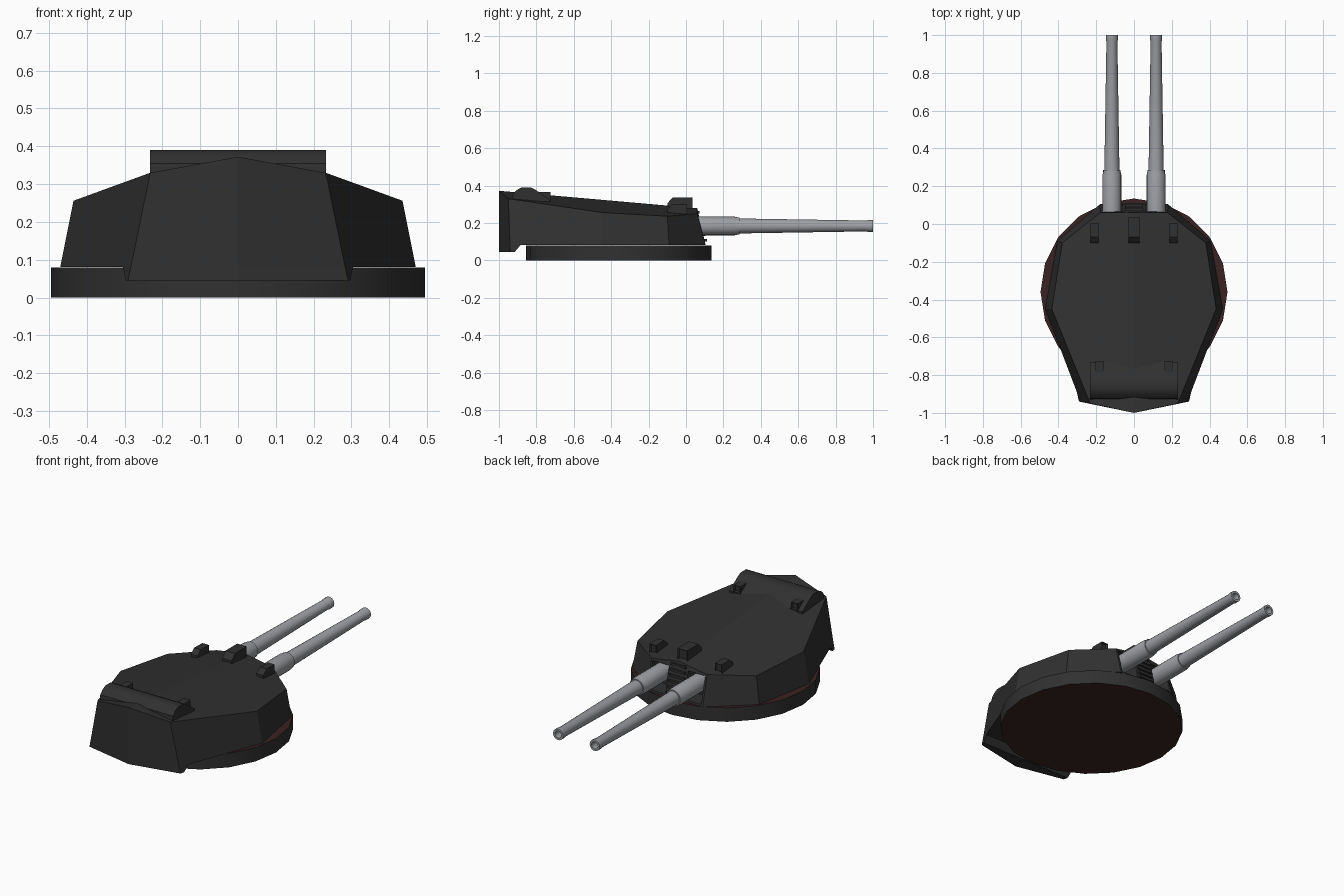
import bpy, bmesh, math
from mathutils import Matrix

cube = bpy.data.objects.get("Cube")
if cube:
    bpy.data.objects.remove(cube, do_unlink=True)


def material(name, rgb):
    m = bpy.data.materials.new(name)
    m.use_nodes = True
    m.diffuse_color = (*rgb, 1)
    bsdf = next(n for n in m.node_tree.nodes if n.type == 'BSDF_PRINCIPLED')
    bsdf.inputs["Base Color"].default_value = (*rgb, 1)
    return m


ARMOUR = material("dark grey armour", (0.03, 0.03, 0.03))
STEEL = material("light grey steel", (0.34, 0.35, 0.37))
RED = material("dark red deck", (0.042, 0.016, 0.017))


def finish(name, bm, mats, smooth=False):
    bmesh.ops.recalc_face_normals(bm, faces=bm.faces)
    mesh = bpy.data.meshes.new(name)
    bm.to_mesh(mesh)
    bm.free()
    for m in mats:
        mesh.materials.append(m)
    ob = bpy.data.objects.new(name, mesh)
    bpy.context.collection.objects.link(ob)
    if smooth:
        bpy.ops.object.select_all(action='DESELECT')
        bpy.context.view_layer.objects.active = ob
        ob.select_set(True)
        bpy.ops.object.shade_smooth_by_angle(angle=math.radians(35))
    return ob


def loft(bm, lower, upper):
    """Join two matching rings into a closed solid; returns the upper verts."""
    a = [bm.verts.new(p) for p in lower]
    b = [bm.verts.new(p) for p in upper]
    n = len(a)
    for i in range(n):
        j = (i + 1) % n
        bm.faces.new((a[i], a[j], b[j], b[i]))
    bm.faces.new(a[::-1])
    return b


def prism(bm, profile, x0, x1):
    """Extrude a side profile of (y, z) points from x0 to x1."""
    bm.faces.new(loft(bm, [(x0, y, z) for y, z in profile],
                      [(x1, y, z) for y, z in profile]))


def mirrored(half):
    """Rear centre point, right half, front centre point, left half."""
    return half + [(-x, y, z) for x, y, z in half[-2:0:-1]]


# Turning ring: grey wall with red top and bottom
bm = bmesh.new()
bmesh.ops.create_cone(bm, cap_ends=True, segments=20, radius1=0.495,
                      radius2=0.495, depth=0.08,
                      matrix=Matrix.Translation((0, -0.36, 0.04)))
bm.normal_update()
for f in bm.faces:
    f.material_index = 1 if abs(f.normal.z) > 0.5 else 0
finish("base_ring", bm, [ARMOUR, RED], smooth=True)

# Gun house: sloping walls under a ridged roof
floor = mirrored([(0, -1, 0.081), (0.283, -0.941, 0.081), (0.47, -0.45, 0.081),
                  (0.405, -0.09, 0.081), (0.18, 0.105, 0.081), (0, 0.105, 0.081)])
roof = mirrored([(0, -1, 0.372), (0.232, -0.95, 0.33), (0.435, -0.45, 0.256),
                 (0.38, -0.1, 0.236), (0.178, 0.06, 0.25), (0, 0.06, 0.279)])
bm = bmesh.new()
top = loft(bm, floor, roof)
half = len(top) // 2
for i in range(1, half):
    t = i / half
top_left = top[half:] + top[:1]
bm.faces.new(top[:half + 1])
bm.faces.new(top_left)
house = finish("gun_house", bm, [ARMOUR])

# Gun ports cut into the front
bm = bmesh.new()
for s in (-1, 1):
    bmesh.ops.create_cube(bm, size=1, matrix=Matrix.Translation((s * 0.114, 0.1, 0.166))
                          @ Matrix.Diagonal((0.108, 0.2, 0.15, 1)))
cutter = finish("gun_port_cutter", bm, [ARMOUR])
cutter.hide_render = True
mod = house.modifiers.new("ports", 'BOOLEAN')
mod.operation = 'DIFFERENCE'
mod.solver = 'EXACT'
mod.object = cutter
bpy.context.view_layer.objects.active = house
house.select_set(True)
bpy.ops.object.modifier_apply(modifier=mod.name)
bpy.data.objects.remove(cutter, do_unlink=True)

# Rear lip hanging below the gun house
bm = bmesh.new()
bm.faces.new(loft(
    bm,
    [(0, -1, 0.045), (0.291, -0.94, 0.045), (0.297, -0.915, 0.045),
     (-0.297, -0.915, 0.045), (-0.291, -0.94, 0.045)],
    [(0, -1, 0.082), (0.283, -0.941, 0.082), (0.304, -0.885, 0.082),
     (-0.304, -0.885, 0.082), (-0.283, -0.941, 0.082)]))
finish("rear_lip", bm, [ARMOUR])

# Rangefinder across the rear roof, with a sight box at each end
bm = bmesh.new()
prism(bm, [(-0.93, 0.31), (-0.925, 0.355), (-0.905, 0.376), (-0.88, 0.39),
           (-0.83, 0.39), (-0.805, 0.378), (-0.73, 0.325), (-0.73, 0.29)],
      -0.232, 0.232)
finish("rangefinder", bm, [ARMOUR], smooth=True)


def hood(name, x, width, profile):
    """Sight hood with a sunken window in its forward face."""
    bm = bmesh.new()
    prism(bm, profile, x - width / 2, x + width / 2)
    bmesh.ops.recalc_face_normals(bm, faces=bm.faces)
    bm.normal_update()
    front = max(bm.faces, key=lambda f: f.normal.y)
    bmesh.ops.inset_region(bm, faces=[front], thickness=0.008, depth=-0.012)
    finish(name, bm, [ARMOUR])


for side, s in (("right", -1), ("left", 1)):
    hood(side + "_rangefinder_sight", s * 0.183, 0.042,
         [(-0.82, 0.3), (-0.82, 0.365), (-0.725, 0.365), (-0.725, 0.3)])
    hood(side + "_roof_hood", s * 0.21, 0.042,
         [(-0.1, 0.25), (-0.1, 0.275), (-0.07, 0.3), (0.005, 0.298), (0.005, 0.24)])
hood("centre_roof_hood", 0, 0.06,
     [(-0.1, 0.27), (-0.1, 0.305), (-0.07, 0.337), (0.035, 0.337), (0.035, 0.265)])

# Steps down the front between the guns
bm = bmesh.new()
for i in range(6):
    z = 0.1 + i * 0.03
    y = 0.105 - (z - 0.081) * 0.26
    prism(bm, [(y - 0.03, z), (y + 0.012, z), (y + 0.012, z + 0.014),
               (y - 0.03, z + 0.014)], -0.048, 0.048)
finish("front_steps", bm, [ARMOUR])

# Guns: stepped sleeve, tapering barrel, flared hollow muzzle
BARREL = [(0.0, 0.01), (0.05, 0.01), (0.05, 0.05), (0.05, 0.26), (0.046, 0.275),
          (0.046, 0.285), (0.04, 0.285), (0.029, 0.965), (0.032, 0.975),
          (0.032, 1.0), (0.02, 1.0), (0.018, 0.93), (0.0, 0.93)]
for side, s in (("right", -1), ("left", 1)):
    bm = bmesh.new()
    verts = [bm.verts.new((s * 0.117 + r, y, 0.184)) for r, y in BARREL]
    edges = [bm.edges.new(pair) for pair in zip(verts, verts[1:])]
    bmesh.ops.spin(bm, geom=verts + edges, cent=(s * 0.117, 0, 0.184),
                   axis=(0, 1, 0), angle=math.tau, steps=20, use_duplicate=False)
    bmesh.ops.remove_doubles(bm, verts=bm.verts, dist=0.0005)
    finish(side + "_gun", bm, [STEEL], smooth=True)
